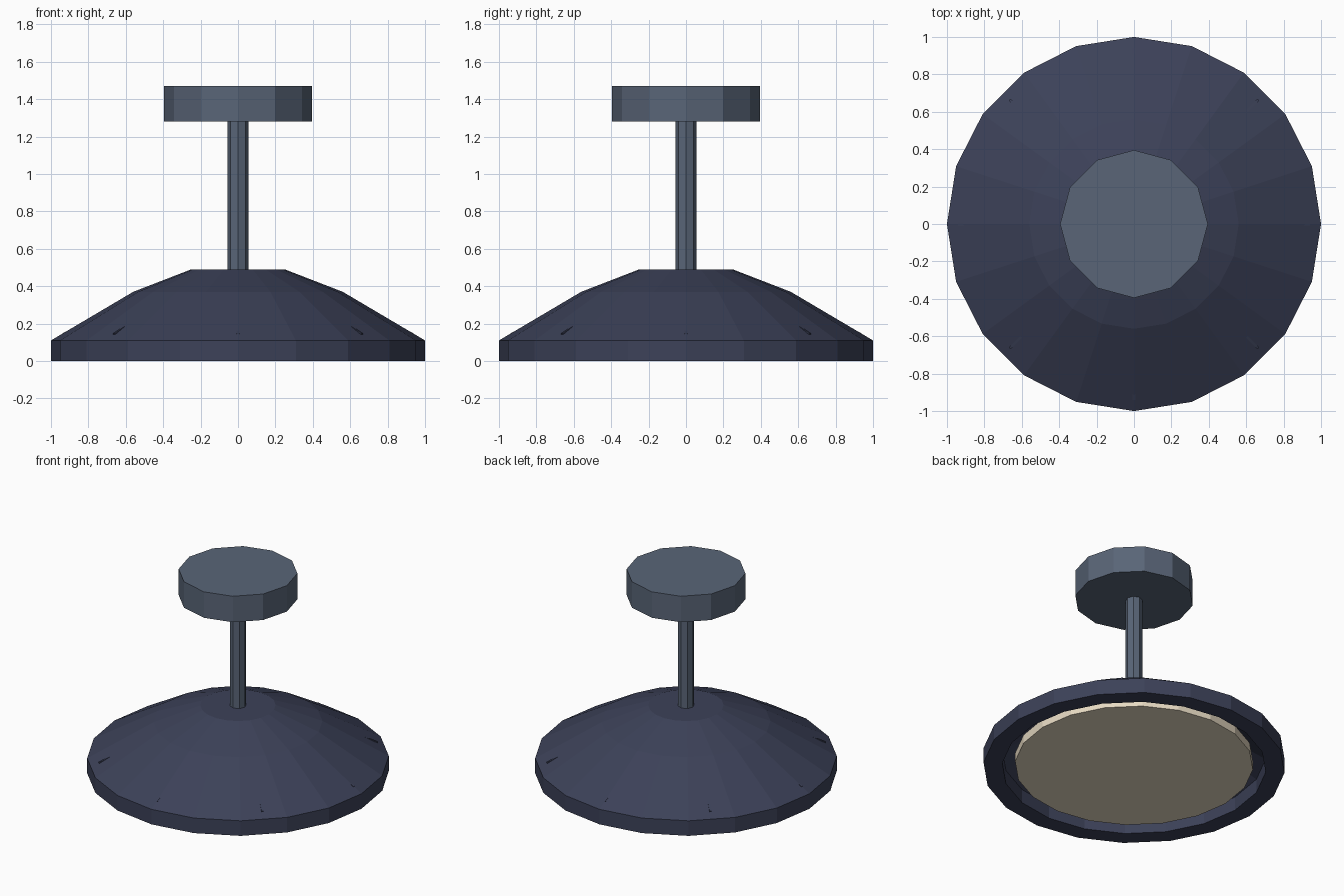
import bpy, bmesh, math
from mathutils import Matrix, Vector

if "Cube" in bpy.data.objects:
    bpy.data.objects.remove(bpy.data.objects["Cube"], do_unlink=True)


def material(name, rgb):
    m = bpy.data.materials.new(name)
    m.use_nodes = True
    colour = (*rgb, 1.0)
    m.diffuse_color = colour
    m.node_tree.nodes["Principled BSDF"].inputs["Base Color"].default_value = colour
    return m


navy = material("navy_enamel", (0.045, 0.053, 0.098))
steel = material("blue_grey_metal", (0.100, 0.130, 0.185))
cream = material("warm_cream_diffuser", (0.83, 0.73, 0.565))


def add_object(name, bm, mat):
    bmesh.ops.recalc_face_normals(bm, faces=bm.faces)
    mesh = bpy.data.meshes.new(name)
    bm.to_mesh(mesh)
    bm.free()
    mesh.materials.append(mat)
    obj = bpy.data.objects.new(name, mesh)
    bpy.context.collection.objects.link(obj)
    return obj


def lathe(name, profile, sides, mat):
    """Spin an (r, z) profile around the z axis into flat facets."""
    bm = bmesh.new()
    verts = [bm.verts.new((r, 0, z)) for r, z in profile]
    edges = [bm.edges.new(pair) for pair in zip(verts, verts[1:])]
    bmesh.ops.spin(bm, geom=verts + edges, cent=(0, 0, 0), axis=(0, 0, 1),
                   angle=math.tau, steps=sides)
    bmesh.ops.remove_doubles(bm, verts=bm.verts, dist=0.0005)
    return add_object(name, bm, mat)


def disc(name, radius, bottom, top, sides, mat):
    return lathe(name, [(0, bottom), (radius, bottom), (radius, top), (0, top)], sides, mat)


# Hollow shade: outer band and two cones, then the inner wall
lathe("shade", [(0, 0.49), (0.25, 0.49), (0.56, 0.37), (1, 0.11), (1, 0),
                (0.875, 0), (0.875, 0.1), (0.5, 0.32), (0.22, 0.43), (0, 0.43)], 20, navy)

# Diffuser panel, stem and ceiling mount
disc("diffuser", 0.79, 0.017, 0.08, 20, cream)
disc("stem", 0.055, 0.46, 1.30, 8, steel)
disc("ceiling_mount", 0.395, 1.28, 1.47, 12, steel)

# Eight ribs whose outer ends just break through the lower cone
bm = bmesh.new()
tip = Vector((0.94, 0, 0.148))
for i in range(8):
    place = (Matrix.Rotation(i * math.tau / 8, 4, "Z") @ Matrix.Translation(tip)
             @ Matrix.Rotation(math.radians(26), 4, "Y")
             @ Matrix.Translation((-0.1, 0, -0.02))
             @ Matrix.Diagonal((0.2, 0.014, 0.04, 1)))
    bmesh.ops.create_cube(bm, size=1, matrix=place)
add_object("shade_ribs", bm, navy)
